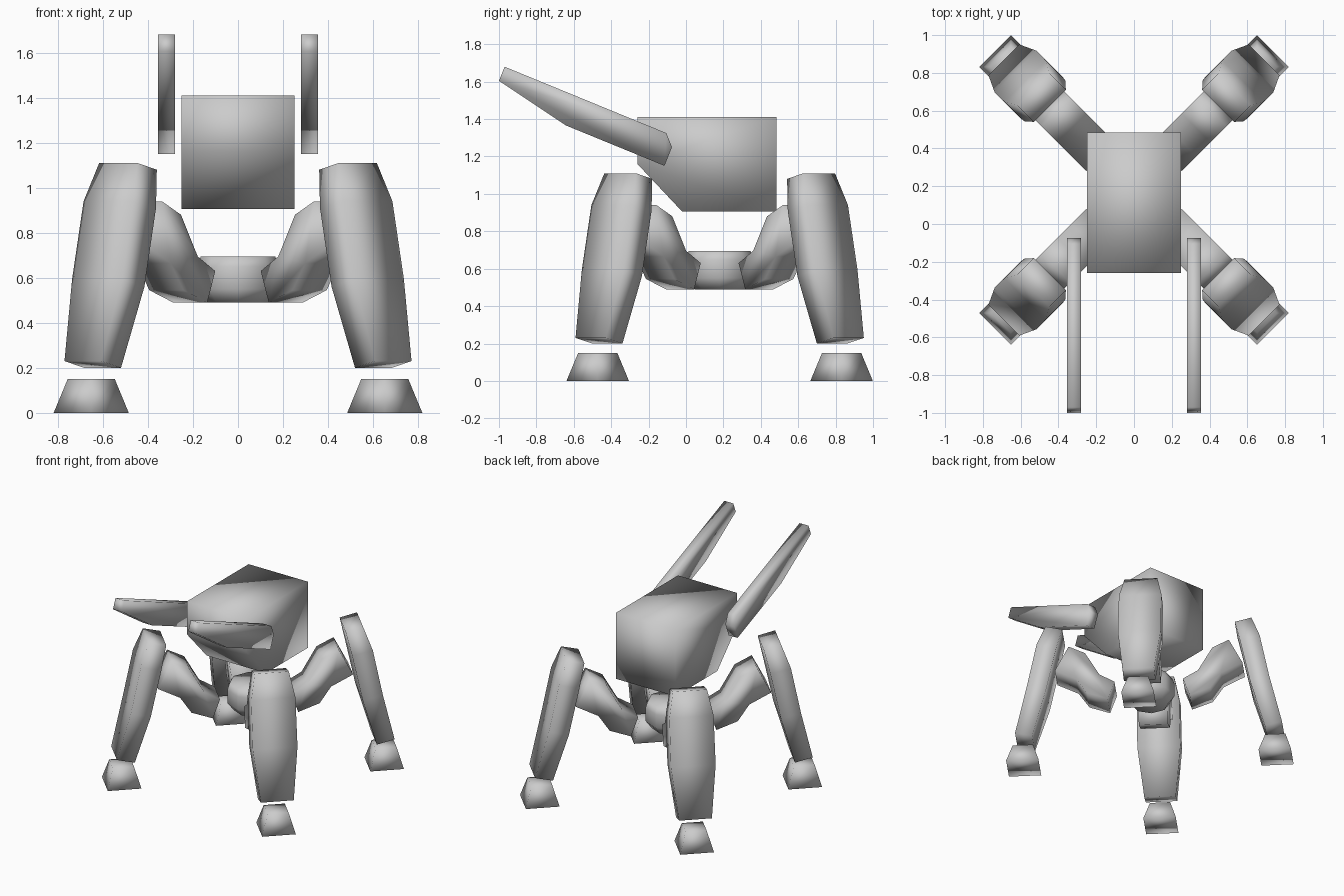
import bpy, bmesh, math
from mathutils import Matrix, Vector

if "Cube" in bpy.data.objects:
    bpy.data.objects.remove(bpy.data.objects["Cube"])

grey = bpy.data.materials.new("plain_grey")
grey.diffuse_color = (0.6, 0.6, 0.6, 1)
grey.use_nodes = True
grey.node_tree.nodes["Principled BSDF"].inputs["Base Color"].default_value = grey.diffuse_color
HUB_Y = 0.18


def finish(name, bm, matrix=None):
    """Turn a bmesh into a smooth shaded grey object."""
    if matrix:
        bm.transform(matrix)
    bmesh.ops.recalc_face_normals(bm, faces=bm.faces)
    mesh = bpy.data.meshes.new(name)
    bm.to_mesh(mesh)
    bm.free()
    mesh.materials.append(grey)
    for p in mesh.polygons:
        p.use_smooth = True
    ob = bpy.data.objects.new(name, mesh)
    bpy.context.collection.objects.link(ob)
    return ob


def loft(name, rings, matrix=None):
    """Skin a list of equal-length point rings and cap both ends."""
    bm = bmesh.new()
    rows = [[bm.verts.new(p) for p in ring] for ring in rings]
    n = len(rows[0])
    for a, b in zip(rows, rows[1:]):
        for i in range(n):
            j = (i + 1) % n
            bm.faces.new((a[i], a[j], b[j], b[i]))
    bm.faces.new(rows[0])
    bm.faces.new(rows[-1])
    return finish(name, bm, matrix)


# Body: box with a sloped lower front
body = [(-0.26, 1.41), (-0.26, 1.16), (-0.02, 0.905), (0.485, 0.905), (0.485, 1.41)]
loft("body", [[(x, y, z) for y, z in body] for x in (-0.25, 0.25)])

# Arms: long flat bars rising towards the front
arm = [(-0.97, 1.68), (-1.0, 1.605), (-0.64, 1.365),
       (-0.115, 1.15), (-0.075, 1.25), (-0.105, 1.325)]
for side, s in (("left", -1), ("right", 1)):
    loft("arm_" + side, [[(s * x, y, z) for y, z in arm] for x in (0.28, 0.355)])

# Hub that the legs meet around
hub = [(0.135, 0.49), (0.18, 0.55), (0.18, 0.65), (0.165, 0.695)]
loft("hub", [[(r * math.cos(k * math.pi / 4), HUB_Y + r * math.sin(k * math.pi / 4), z)
              for k in range(8)] for r, z in hub])

# Legs: x is the outward direction, y runs across the leg
thigh = [(0.25, 0.63), (0.30, 0.49), (0.45, 0.545), (0.53, 0.665),
         (0.685, 0.745), (0.585, 0.94), (0.465, 0.88), (0.36, 0.695)]
# inner x, inner z, outer x, outer z, half width
shin = [(0.85, 0.20, 0.975, 0.23, 0.115), (0.745, 0.56, 0.885, 0.595, 0.157),
        (0.67, 0.91, 0.815, 0.94, 0.155), (0.63, 1.08, 0.752, 1.11, 0.12)]
foot = [(0.118, 0.0), (0.074, 0.15)]
names = ("back_right", "back_left", "front_left", "front_right")
for k, name in enumerate(names):
    m = Matrix.Translation((0, HUB_Y, 0)) @ Matrix.Rotation(math.pi / 4 + k * math.pi / 2, 4, 'Z')
    loft("thigh_" + name, [[(u, v, z) for u, z in thigh] for v in (-0.107, 0.107)], m)
    loft("shin_" + name, [[(a, -h, za), (b, -h, zb), (b, h, zb), (a, h, za)]
                          for a, za, b, zb, h in shin], m)
    loft("foot_" + name, [[(0.922 + i * h, j * h, z)
                           for i, j in ((-1, -1), (1, -1), (1, 1), (-1, 1))]
                          for h, z in foot], m)
